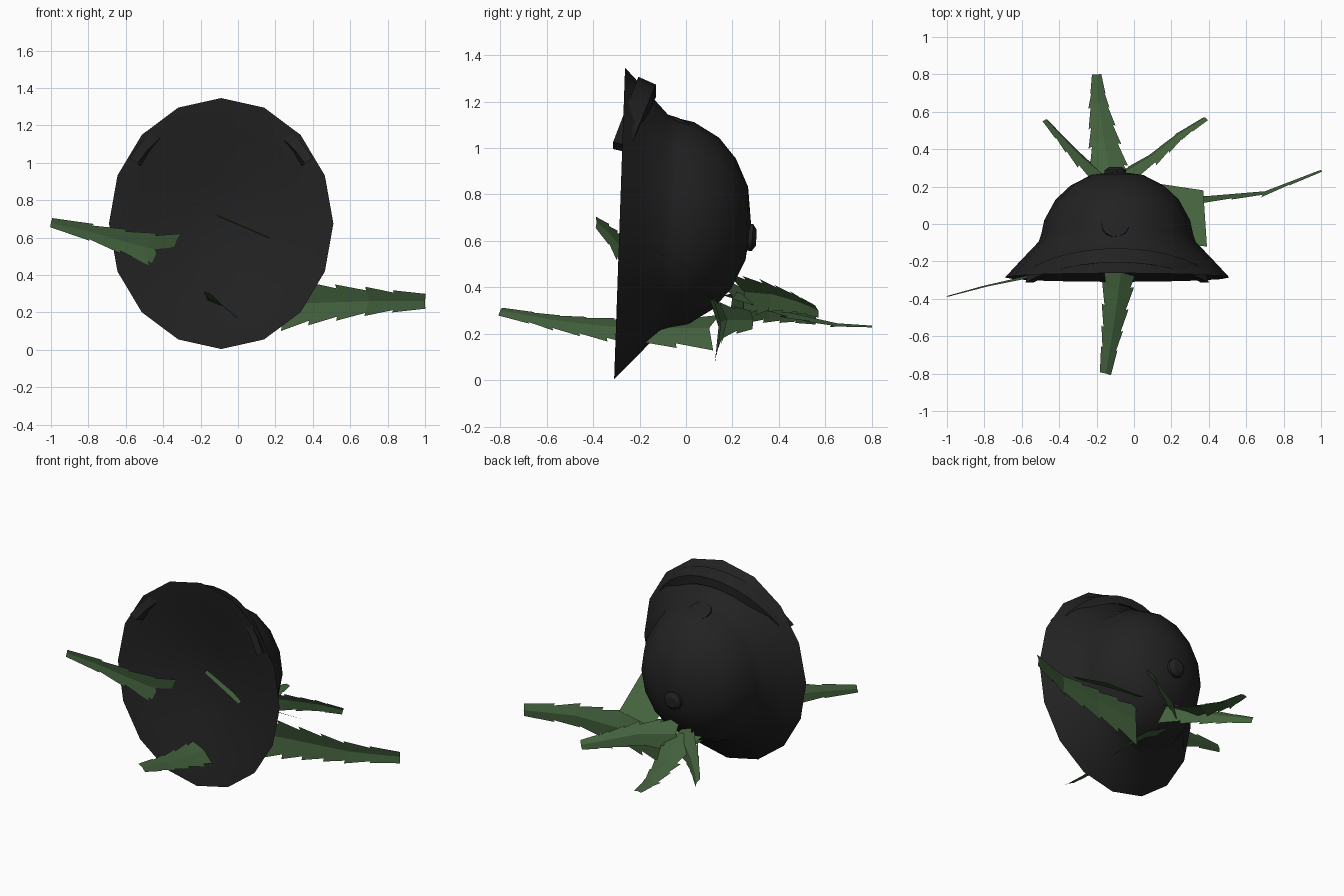
import bpy, bmesh, math
from mathutils import Vector

if "Cube" in bpy.data.objects:
    bpy.data.objects.remove(bpy.data.objects["Cube"])


def material(name, col):
    m = bpy.data.materials.new(name)
    m.diffuse_color = (*col, 1)
    m.use_nodes = True
    m.node_tree.nodes["Principled BSDF"].inputs["Base Color"].default_value = m.diffuse_color
    return m


BLACK = material("dark_metal", (0.016, 0.016, 0.016))
GREEN = material("leaf_green", (0.058, 0.125, 0.048))
CX, CZ = -0.09, 0.675


def make(name, verts, faces, mat, smooth=None):
    me = bpy.data.meshes.new(name)
    me.from_pydata(verts, [], faces)
    bm = bmesh.new()
    bm.from_mesh(me)
    bmesh.ops.recalc_face_normals(bm, faces=bm.faces)
    bm.to_mesh(me)
    bm.free()
    me.materials.append(mat)
    ob = bpy.data.objects.new(name, me)
    bpy.context.collection.objects.link(ob)
    if smooth:
        bpy.ops.object.select_all(action='DESELECT')
        ob.select_set(True)
        bpy.context.view_layer.objects.active = ob
        bpy.ops.object.shade_smooth_by_angle(angle=math.radians(smooth))
    return ob


def tilt(y, z):
    return y + 0.035 * (z - CZ)


# helmet: oval lathe around y, from dish centre over the rim to the crown
def helmet():
    n = 16
    profile = [(0.2, -0.185), (0.45, -0.255), (0.58, -0.283), (0.6, -0.286),
               (0.52, -0.20), (0.42, -0.095), (0.405, -0.05), (0.39, 0.02),
               (0.33, 0.13), (0.25, 0.205), (0.14, 0.262)]
    verts, faces = [], []
    for r, y in profile:
        for i in range(n):
            a = 2 * math.pi * i / n
            z = CZ + r * 1.118 * math.sin(a)
            verts.append((CX + r * math.cos(a), tilt(y, z), z))
    for j in range(len(profile) - 1):
        for i in range(n):
            k = (i + 1) % n
            faces.append((j * n + i, j * n + k, (j + 1) * n + k, (j + 1) * n + i))
    for ring, y in ((0, -0.17), (len(profile) - 1, 0.28)):
        verts.append((CX, y, CZ))
        for i in range(n):
            faces.append((ring * n + i, ring * n + (i + 1) % n, len(verts) - 1))
    make("helmet", verts, faces, BLACK, 35)


helmet()


# strap lying over the upper brim
def strap():
    verts, faces, n = [], [], 12
    for i in range(n + 1):
        a = math.radians(33 + 114 * i / n)
        s = max(0, math.sin(a))
        yc = -0.285 + 0.11 * ((s - 0.54) / 0.46)
        k = 1 - 0.02 * ((s - 0.54) / 0.46)
        for dr, dy in ((-0.05, 0.045), (0.0, 0.045), (0.03, -0.03), (-0.02, -0.03)):
            r = 0.555 * k + dr
            verts.append((CX + r * math.cos(a), yc + dy, CZ + r * 1.1 * math.sin(a)))
    for i in range(n):
        for j in range(4):
            k = (j + 1) % 4
            faces.append((i * 4 + j, i * 4 + k, i * 4 + 4 + k, i * 4 + 4 + j))
    faces += [(0, 1, 2, 3), tuple(n * 4 + j for j in range(4))]
    make("chin_strap", verts, faces, BLACK, 35)


strap()


# round studs on the dome
def stud(name, centre, normal, radius, height):
    nrm = Vector(normal).normalized()
    u = nrm.orthogonal().normalized()
    v = nrm.cross(u)
    verts, faces, n = [], [], 12
    for r, h in ((radius, -0.03), (radius, height * 0.4), (radius * 0.6, height)):
        for i in range(n):
            a = 2 * math.pi * i / n
            verts.append(Vector(centre) + u * r * math.cos(a) + v * r * math.sin(a) + nrm * h)
    for j in range(2):
        for i in range(n):
            k = (i + 1) % n
            faces.append((j * n + i, j * n + k, j * n + n + k, j * n + n + i))
    faces.append(tuple(range(2 * n, 3 * n)))
    make(name, verts, faces, BLACK, 35)


stud("crown_stud", (-0.1, 0.275, 0.615), (0, 1, -0.05), 0.06, 0.028)
stud("top_stud", (-0.1, 0.0, 1.108), (0, 0.4, 0.9), 0.075, 0.006)


# fern fronds: overlapping folded segments, each wider at its base end
def frond(name, path, wdir, w0, w1, n=6, fold=0.22):
    pts = [Vector(p) for p in path]
    wdir = Vector(wdir).normalized()

    def at(t):
        f = min(max(t, 0), 1) * (len(pts) - 1)
        i = min(int(f), len(pts) - 2)
        return pts[i].lerp(pts[i + 1], f - i)

    verts, faces = [], []
    for s in range(n):
        t0, t1 = s / n, (s + 1) / n
        tan = (at(t1) - at(t0)).normalized()
        side = (wdir - tan * wdir.dot(tan)).normalized()
        up = side.cross(tan)
        if up.z < 0:
            up = -up
        wa = w0 + (w1 - w0) * t0
        wb = (w0 + (w1 - w0) * t1) * (1 if s == n - 1 else 0.72)
        b = len(verts)
        for t, w, back in ((t0, wa, 0.03), (t1, wb, 0)):
            c = at(t)
            verts += [c - side * w / 2 - up * w * fold - tan * back, c,
                      c + side * w / 2 - up * w * fold - tan * back]
        faces += [(b, b + 1, b + 4, b + 3), (b + 1, b + 2, b + 5, b + 4)]
    make(name, verts, faces, GREEN)


frond("frond_right", [(0.1, 0.14, 0.23), (0.4, 0.15, 0.25), (0.7, 0.175, 0.26), (1, 0.29, 0.26)],
      (0, -0.1, 1), 0.31, 0.08, 6, 0.1)
frond("frond_front", [(-0.03, 0.1, 0.225), (-0.07, -0.27, 0.225), (-0.11, -0.55, 0.255), (-0.15, -0.8, 0.3)],
      (0.85, 0, -0.5), 0.3, 0.07, 7, 0.08)
frond("frond_left", [(-0.36, -0.21, 0.52), (-0.53, -0.27, 0.555), (-0.75, -0.315, 0.62), (-1, -0.385, 0.68)],
      (0, -0.05, 1), 0.22, 0.05, 4, 0.08)
frond("frond_back", [(-0.12, 0.22, 0.38), (-0.16, 0.45, 0.29), (-0.19, 0.65, 0.245), (-0.2, 0.8, 0.235)],
      (1, 0, 0), 0.24, 0.05, 6, 0.15)
frond("frond_back_right", [(-0.1, 0.25, 0.38), (0.1, 0.37, 0.37), (0.25, 0.49, 0.335), (0.38, 0.57, 0.3)],
      (0.3, -0.35, 1), 0.21, 0.06, 6, 0.15)
frond("frond_back_left", [(-0.08, 0.2, 0.36), (-0.25, 0.33, 0.33), (-0.37, 0.45, 0.3), (-0.47, 0.56, 0.27)],
      (-0.35, -0.3, 1), 0.23, 0.06, 5, 0.15)

# broad base of the left frond showing through the right side of the dome
make("frond_left_base", [(0.39, -0.12, 0.55), (0.37, 0.18, 0.38), (0.1, 0.22, 0.36), (0.1, -0.1, 0.54)],
     [(0, 1, 2, 3)], GREEN)

# slim frond edge poking through the dish
make("frond_edge", [(-0.11, -0.2, 0.715), (0.17, -0.24, 0.595), (0.17, -0.1, 0.61), (-0.11, -0.1, 0.73)],
     [(0, 1, 2, 3)], GREEN)
